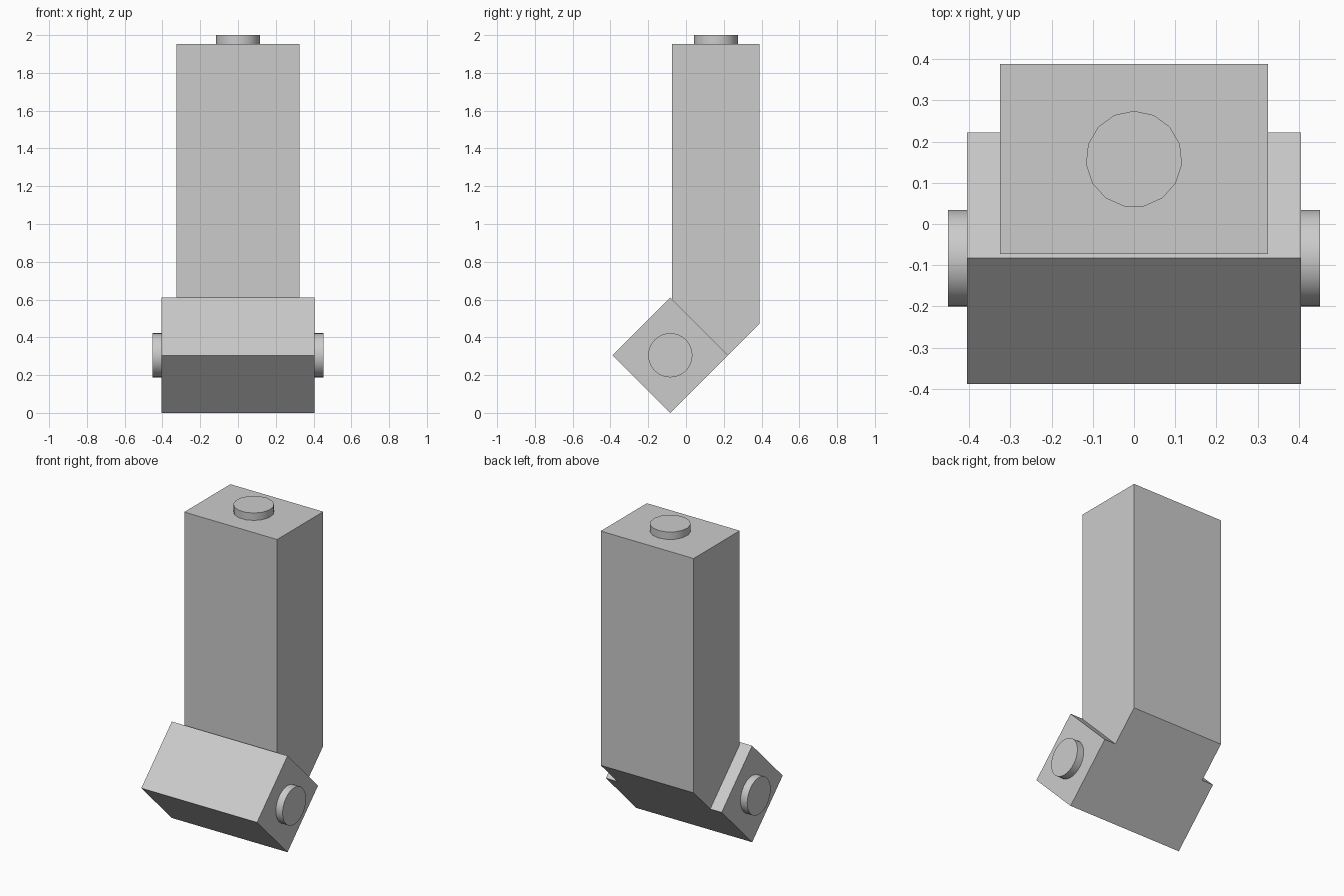
import bpy
import bmesh
import math
from mathutils import Matrix

old = bpy.data.objects.get("Cube")
if old:
    bpy.data.objects.remove(old, do_unlink=True)

grey = bpy.data.materials.new("light_grey")
grey.use_nodes = True
colour = (0.6, 0.6, 0.6, 1)
grey.diffuse_color = colour
grey.node_tree.nodes["Principled BSDF"].inputs["Base Color"].default_value = colour


def finish(name, bm):
    bmesh.ops.recalc_face_normals(bm, faces=bm.faces)
    mesh = bpy.data.meshes.new(name)
    bm.to_mesh(mesh)
    bm.free()
    mesh.materials.append(grey)
    obj = bpy.data.objects.new(name, mesh)
    bpy.context.collection.objects.link(obj)
    return obj


def prism(name, profile, half_width):
    """Extrude a side profile of (y, z) points across x."""
    bm = bmesh.new()
    face = bm.faces.new([bm.verts.new((-half_width, y, z)) for y, z in profile])
    out = bmesh.ops.extrude_face_region(bm, geom=[face])
    moved = [v for v in out["geom"] if isinstance(v, bmesh.types.BMVert)]
    bmesh.ops.translate(bm, verts=moved, vec=(2 * half_width, 0, 0))
    return finish(name, bm)


def stud(name, centre, rotation, sides):
    """Short round peg with smooth walls and sharp rims."""
    bm = bmesh.new()
    bmesh.ops.create_cone(bm, cap_ends=True, segments=sides, radius1=RADIUS,
                          radius2=RADIUS, depth=HEIGHT,
                          matrix=Matrix.Translation(centre) @ rotation)
    obj = finish(name, bm)
    bpy.ops.object.select_all(action="DESELECT")
    obj.select_set(True)
    bpy.context.view_layer.objects.active = obj
    bpy.ops.object.shade_smooth_by_angle(angle=math.radians(40))


RADIUS, HEIGHT = 0.117, 0.047
PIVOT_Y, PIVOT_Z = -0.083, 0.305
TOP, FRONT, BACK = 1.953, -0.073, 0.388
R = PIVOT_Z  # half diagonal of the square joint

# Square joint block, turned to stand on its edge
prism("joint_block", [(PIVOT_Y, 0), (PIVOT_Y + R, PIVOT_Z),
                      (PIVOT_Y, 2 * R), (PIVOT_Y - R, PIVOT_Z)], 0.405)

# Upright arm, cut at 45 degrees to meet the joint
joint_back = PIVOT_Y + R
prism("upright_arm", [(FRONT, TOP), (BACK, TOP),
                      (BACK, PIVOT_Z + BACK - joint_back),
                      (joint_back, PIVOT_Z),
                      (FRONT, 2 * R + PIVOT_Y - FRONT)], 0.325)

# Pegs on the top and on both sides of the joint
stud("top_stud", (0, (FRONT + BACK) / 2, TOP + HEIGHT / 2), Matrix(), 15)
for side, label in ((1, "left"), (-1, "right")):
    stud(label + "_stud", (side * (0.405 + HEIGHT / 2), PIVOT_Y, PIVOT_Z),
         Matrix.Rotation(side * math.pi / 2, 4, "Y"), 32)
